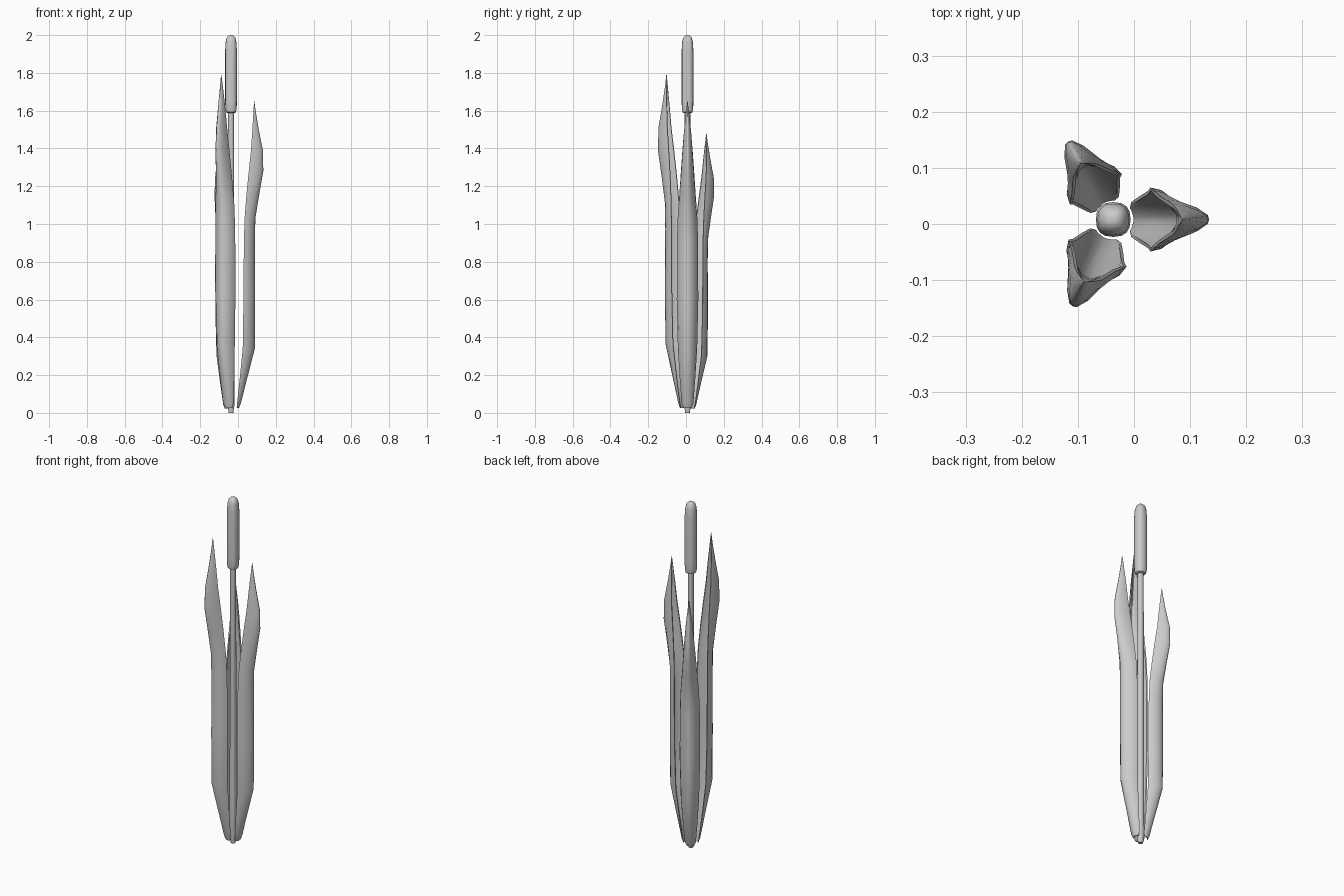
import bpy, bmesh, math

if "Cube" in bpy.data.objects:
    bpy.data.objects.remove(bpy.data.objects["Cube"])

CX, CY = -0.037, 0.008   # axis of the plant


def finish(name, bm, angle):
    bmesh.ops.recalc_face_normals(bm, faces=bm.faces)
    me = bpy.data.meshes.new(name)
    bm.to_mesh(me)
    bm.free()
    ob = bpy.data.objects.new(name, me)
    bpy.context.collection.objects.link(ob)
    bpy.ops.object.select_all(action='DESELECT')
    ob.select_set(True)
    bpy.context.view_layer.objects.active = ob
    bpy.ops.object.shade_smooth_by_angle(angle=math.radians(angle))
    return ob


def loft(bm, rings, closed):
    rows = [[bm.verts.new(p) for p in r] for r in rings]
    n = len(rows[0])
    for a, b in zip(rows, rows[1:]):
        for i in range(n if closed else n - 1):
            j = (i + 1) % n
            bm.faces.new((a[i], a[j], b[j], b[i]))
    return rows


def lathe(name, profile, sides=16, power=0.8):
    """Vertical loft with a slightly squared round section."""
    def ring(r, z):
        pts = []
        for i in range(sides):
            t = 2 * math.pi * i / sides
            c, s = math.cos(t), math.sin(t)
            pts.append((CX + r * math.copysign(abs(c) ** power, c),
                        CY + r * math.copysign(abs(s) ** power, s), z))
        return pts
    bm = bmesh.new()
    rows = loft(bm, [ring(r, z) for r, z in profile], True)
    bm.faces.new(rows[0])
    bm.faces.new(rows[-1])
    return finish(name, bm, 50)


# stalk and seed head
lathe("stalk", [(0.012, 0), (0.018, 0.04), (0.017, 0.3), (0.015, 1.6)])
lathe("seed_head", [(0.016, 1.587), (0.026, 1.592), (0.030, 1.61), (0.031, 1.65),
                    (0.031, 1.92), (0.028, 1.965), (0.022, 1.988),
                    (0.012, 1.998), (0.004, 2.0)])

# leaf stations: height, keel radius, edge radius, half width
LEAF = [(0.025, 0.042, 0.030, 0.022), (0.05, 0.052, 0.032, 0.031),
        (0.18, 0.085, 0.046, 0.041), (0.34, 0.126, 0.062, 0.051),
        (0.60, 0.127, 0.066, 0.057), (0.90, 0.126, 0.068, 0.056),
        (1.03, 0.129, 0.072, 0.052), (1.16, 0.150, 0.082, 0.043),
        (1.28, 0.171, 0.094, 0.035), (1.39, 0.169, 0.106, 0.027),
        (1.50, 0.147, 0.113, 0.018), (1.60, 0.130, 0.119, 0.007),
        (1.65, 0.124, 0.122, 0.001)]
# section across the leaf: sideways, share of the way from keel to edge
SECTION = [(-1, 1), (-0.92, 0.68), (-0.6, 0.28), (-0.22, 0.03), (0, 0),
           (0.22, 0.03), (0.6, 0.28), (0.92, 0.68), (1, 1)]


def leaf(name, height, degrees, scale):
    """Keeled leaf, thick shell open towards the stalk."""
    t = math.radians(degrees)
    c, s = math.cos(t), math.sin(t)
    bm = bmesh.new()
    rings = []
    for z, keel, edge, w in LEAF:
        thick = min(0.013, w * 0.5)

        def place(side, f, inset):
            r = keel + (edge - keel) * f - inset * (1 - f)
            v = side * (w - inset * min(1, 2 * (1 - abs(side)) + 0.5))
            return (CX + scale * (r * c - v * s), CY + scale * (r * s + v * c),
                    z * height / 1.65)
        depth = min(thick, (keel - edge) * 0.5)
        rings.append([place(a, f, 0) for a, f in SECTION] +
                     [place(a, f, depth) for a, f in reversed(SECTION)])
    rows = loft(bm, rings, True)
    # bridge the thickness at both ends
    n = len(SECTION)
    for row in (rows[0], rows[-1]):
        for i in range(n - 1):
            bm.faces.new((row[i], row[i + 1], row[2 * n - 2 - i], row[2 * n - 1 - i]))
    return finish(name, bm, 50)


leaf("leaf_right", 1.65, 0, 1.0)
leaf("leaf_back", 1.48, 120, 0.94)
leaf("leaf_front", 1.79, 245, 1.0)
